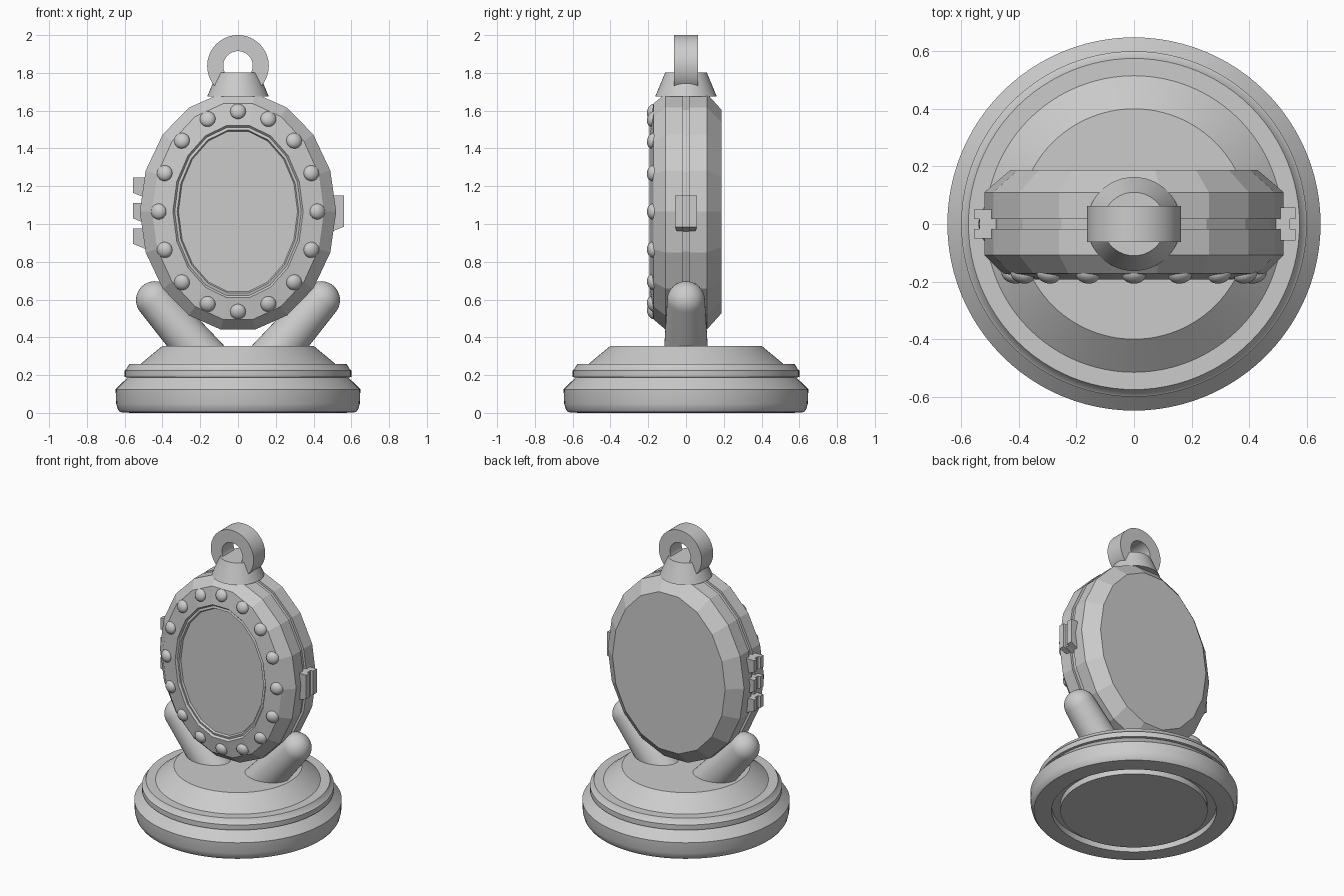
import bpy, bmesh, math
from mathutils import Vector, Matrix

cube = bpy.data.objects.get("Cube")
if cube:
    bpy.data.objects.remove(cube, do_unlink=True)

grey = bpy.data.materials.new("plain grey")
grey.use_nodes = True
GREY = (0.6, 0.6, 0.6, 1)
grey.diffuse_color = GREY
grey.node_tree.nodes["Principled BSDF"].inputs["Base Color"].default_value = GREY


def finish(name, bm, matrix=Matrix(), smooth=True):
    """Turn a bmesh into a placed, shaded object."""
    bm.transform(matrix)
    bmesh.ops.recalc_face_normals(bm, faces=bm.faces)
    mesh = bpy.data.meshes.new(name)
    bm.to_mesh(mesh)
    bm.free()
    mesh.materials.append(grey)
    obj = bpy.data.objects.new(name, mesh)
    bpy.context.collection.objects.link(obj)
    if smooth:
        bpy.ops.object.select_all(action='DESELECT')
        obj.select_set(True)
        bpy.context.view_layer.objects.active = obj
        bpy.ops.object.shade_smooth_by_angle(angle=math.radians(30))
    return obj


def loft(sections, sides, closed=False):
    """Join elliptical rings (rx, ry, height); cap the ends or close the loop."""
    bm = bmesh.new()
    rings = []
    for rx, ry, h in sections:
        angles = [math.tau * i / sides for i in range(sides)]
        rings.append([bm.verts.new((rx * math.cos(a), ry * math.sin(a), h)) for a in angles])
    pairs = list(zip(rings, rings[1:]))
    if closed:
        pairs.append((rings[-1], rings[0]))
    else:
        bm.faces.new(rings[0])
        bm.faces.new(rings[-1])
    for a, b in pairs:
        for i in range(sides):
            j = (i + 1) % sides
            bm.faces.new((a[i], a[j], b[j], b[i]))
    return bm


def lathe(profile, sides=64, closed=False):
    return loft([(r, r, z) for r, z in profile], sides, closed)


# Turned base with a groove underneath
base_profile = [(0.46, 0), (0.46, 0.04), (0.515, 0.04), (0.515, 0), (0.565, 0),
                (0.625, 0.004), (0.637, 0.02), (0.645, 0.05), (0.648, 0.125), (0.585, 0.187),
                (0.6, 0.19), (0.6, 0.225), (0.592, 0.23), (0.575, 0.26), (0.515, 0.26),
                (0.4, 0.355)]
finish("base", lathe(base_profile, 96))

# Rounded arms that hold the case
top, foot = Vector((0.44, 0, 0.597)), Vector((0.16, 0, 0.273))
length = (top - foot).length
dome = [(0.1 * math.cos(a), length + 0.1 * math.sin(a))
        for a in (math.radians(9.9 * k) for k in range(10))]
for side, name in ((1, "left_arm"), (-1, "right_arm")):
    axis = Vector(((top - foot).x * side, 0, (top - foot).z))
    turn = axis.to_track_quat('Z', 'Y').to_matrix().to_4x4()
    place = Matrix.Translation((foot.x * side, 0, foot.z)) @ turn
    finish(name, lathe([(0.12, 0)] + dome, 40), place)

# Faceted oval case: seam groove, chamfers and recessed front panel
CENTRE = 1.066
upright = Matrix.Translation((0, 0, CENTRE)) @ Matrix.Rotation(math.pi / 2, 4, 'X')
case = [(0.43, 0.548, -0.187), (0.52, 0.635, -0.11),
        (0.52, 0.635, -0.017), (0.505, 0.62, -0.017),
        (0.505, 0.62, 0.017), (0.52, 0.635, 0.017),
        (0.52, 0.635, 0.108), (0.455, 0.58, 0.172),
        (0.345, 0.463, 0.192), (0.335, 0.452, 0.18),
        (0.322, 0.437, 0.184), (0.315, 0.43, 0.172)]
finish("case", loft(case, 18), upright, smooth=False)

# Ring of flattened beads, tipped outwards
for i in range(16):
    a = math.tau * i / 16
    out = Vector((math.cos(a), 0, math.sin(a)))
    normal = Vector((0, -1, 0)) + out * 0.36
    place = (Matrix.Translation((0.42 * out.x, -0.176, CENTRE + 0.53 * out.z))
             @ normal.to_track_quat('Z', 'Y').to_matrix().to_4x4()
             @ Matrix.Diagonal((1, 1, 0.7, 1)))
    bm = bmesh.new()
    bmesh.ops.create_uvsphere(bm, u_segments=20, v_segments=12, radius=0.042)
    finish(f"bead_{i + 1}", bm, place)

# Collar and hanging ring
finish("collar", lathe([(0.163, 1.675), (0.11, 1.802)]))
ring = [(0.163, -0.063), (0.163, 0.063), (0.078, 0.063), (0.078, -0.063)]
finish("hanging_ring", lathe(ring, closed=True),
       Matrix.Translation((0, 0, 1.837)) @ Matrix.Rotation(math.pi / 2, 4, 'X'))


def clasp(name, side, reach, z_low, z_high, half):
    """Block on the case edge with a tapered lower end and a centre channel."""
    def block(part, tip, y0, y1):
        bm = bmesh.new()
        bmesh.ops.create_cube(bm, size=1)
        for v in bm.verts:
            outer, upper = v.co.x > 0, v.co.z > 0
            v.co.x = tip if outer else 0.46
            v.co.y = y1 if v.co.y > 0 else y0
            v.co.z = z_high if upper else z_low + (0 if outer else -0.04)
            if not upper and abs(v.co.y) > 0.03 and not outer:
                v.co.y *= 0.75
            v.co.x *= side
        finish(f"{name}_{part}", bm, smooth=False)
    block("front", reach, -half, -0.017)
    block("back", reach, 0.017, half)
    block("core", reach - 0.018, -0.017, 0.017)


# Latch on one edge, three hinge knuckles on the other
clasp("latch", 1, 0.56, 0.985, 1.15, 0.058)
for i, z in enumerate((0.895, 1.03, 1.165)):
    clasp(f"hinge_{i + 1}", -1, 0.555, z, z + 0.08, 0.05)
